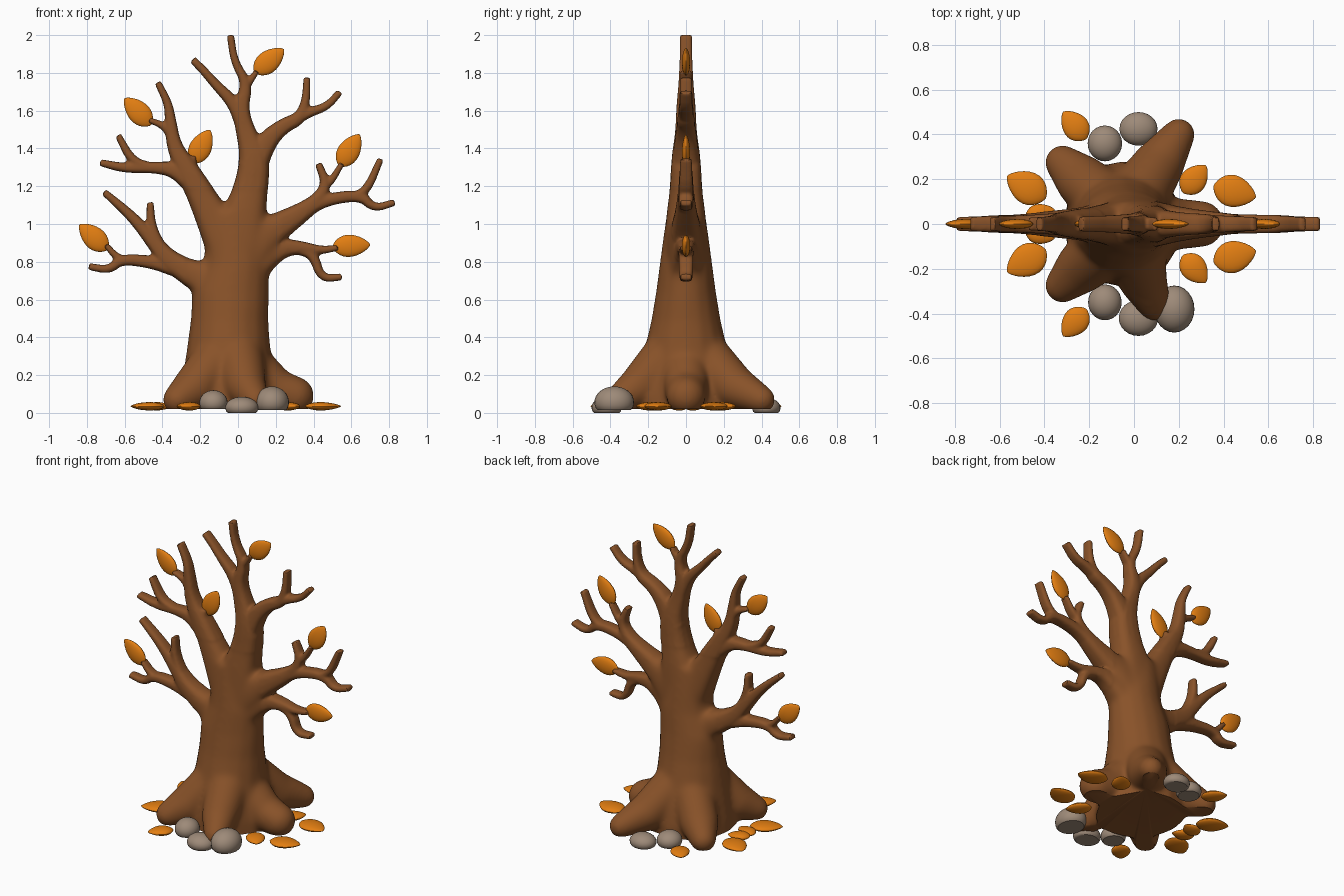
import bpy, bmesh, math
from mathutils import Vector, Matrix

cube = bpy.data.objects.get("Cube")
if cube:
    bpy.data.objects.remove(cube, do_unlink=True)


def material(name, colour):
    mat = bpy.data.materials.new(name)
    mat.use_nodes = True
    mat.diffuse_color = (*colour, 1)
    mat.node_tree.nodes["Principled BSDF"].inputs["Base Color"].default_value = (*colour, 1)
    return mat


bark = material("bark brown", (.25, .085, .022))
orange = material("leaf orange", (.77, .21, .006))
stone = material("stone grey", (.34, .255, .19))


def finish(bm, name, mat):
    bmesh.ops.recalc_face_normals(bm, faces=bm.faces)
    for face in bm.faces:
        face.smooth = True
    mesh = bpy.data.meshes.new(name)
    bm.to_mesh(mesh)
    bm.free()
    mesh.set_sharp_from_angle(angle=math.radians(40))
    mesh.materials.append(mat)
    obj = bpy.data.objects.new(name, mesh)
    bpy.context.collection.objects.link(obj)
    return obj


def rounded(points):
    """Cut the corners of a path, keeping its ends."""
    for _ in range(2):
        path = [points[0]]
        for a, b in zip(points, points[1:]):
            path += [a.lerp(b, .25), a.lerp(b, .75)]
        points = path + [points[-1]]
    return points


def skin(bm, rings):
    """Join rings of points into a closed tube."""
    loops = [[bm.verts.new(p) for p in ring] for ring in rings]
    n = len(loops[0])
    for a, b in zip(loops, loops[1:]):
        for i in range(n):
            j = (i + 1) % n
            bm.faces.new((a[i], a[j], b[j], b[i]))
    bm.faces.new(loops[0][::-1])
    bm.faces.new(loops[-1])


def squircle(power, n=16):
    for i in range(n):
        a = math.tau * i / n
        c, s = math.cos(a), math.sin(a)
        yield (math.copysign(abs(c) ** power, c), math.copysign(abs(s) ** power, s))


tree = bmesh.new()


def limb(*points):
    """Branch in the xz plane: points are x, z, half width."""
    path = rounded([Vector(p) for p in points])
    rings = []
    for i, p in enumerate(path):
        d = path[min(i + 1, len(path) - 1)] - path[max(i - 1, 0)]
        side = Vector((d.y, 0, -d.x)).normalized()
        depth = .02 + .72 * p.z
        rings.append([Vector((p.x, 0, p.y)) + side * c * p.z + Vector((0, s * depth, 0))
                      for c, s in squircle(.7)])
    skin(tree, rings)


def root(*points):
    """Root as a chain of balls: points are x, y, z, radius."""
    path = [Vector(p) for p in points]
    for a, b in zip(path, path[1:]):
        for i in range(9):
            p = a.lerp(b, i / 8)
            bmesh.ops.create_icosphere(tree, subdivisions=3, radius=p.w,
                                       matrix=Matrix.Translation(p.xyz))


# Trunk: height, centre x, half width, half depth
trunk = [(-.05, -.05, .27, .28), (.1, -.05, .26, .28), (.2, -.05, .245, .26),
         (.33, -.05, .225, .225), (.5, -.045, .207, .185), (.65, -.04, .205, .16),
         (.8, -.01, .175, .14), (.95, -.02, .15, .12), (1.08, -.03, .12, .1)]
skin(tree, [[(x + c * w, s * d, z) for c, s in squircle(1)] for z, x, w, d in trunk])

# Spreading roots
for side in (-1, 1):
    root((-.12, side * .1, .28, .13), (-.23, side * .19, .14, .12), (-.32, side * .275, .08, .08))
root((0, .1, .3, .14), (.1, .25, .15, .12), (.2, .4, .08, .075))
root((0, -.1, .3, .14), (.04, -.25, .15, .11), (.09, -.36, .08, .075))
root((.05, 0, .27, .13), (.2, 0, .13, .115), (.3, 0, .1, .105))

# Central stem and its twigs
limb((.0, .8, .14), (.03, 1.05, .12), (.07, 1.2, .09), (.09, 1.36, .08), (.04, 1.5, .05),
     (.01, 1.62, .045), (.05, 1.75, .028), (-.02, 1.87, .02), (-.04, 2.01, .019))
limb((.03, 1.52, .04), (-.02, 1.65, .035), (-.12, 1.75, .025), (-.18, 1.82, .022), (-.24, 1.88, .02))
limb((.04, 1.73, .02), (.1, 1.82, .014))
limb((.07, 1.3, .08), (.15, 1.45, .055), (.24, 1.53, .04), (.33, 1.57, .035), (.36, 1.66, .022), (.365, 1.785, .018))
limb((.28, 1.55, .035), (.37, 1.6, .027), (.47, 1.63, .021), (.54, 1.71, .018))

# Upper branch towards -x
limb((-.05, .88, .12), (-.13, 1.04, .095), (-.2, 1.17, .075), (-.27, 1.3, .06), (-.34, 1.42, .04),
     (-.36, 1.58, .028), (-.37, 1.65, .022), (-.425, 1.76, .018))
limb((-.25, 1.24, .06), (-.34, 1.3, .042), (-.45, 1.31, .029), (-.6, 1.305, .026), (-.73, 1.335, .018))
limb((-.46, 1.31, .025), (-.56, 1.34, .025), (-.635, 1.48, .017))
limb((-.35, 1.47, .025), (-.39, 1.53, .02), (-.47, 1.56, .014))
limb((-.24, 1.25, .035), (-.24, 1.31, .025), (-.24, 1.37, .018))

# Lower branch towards -x
limb((-.06, .62, .13), (-.16, .71, .1), (-.27, .76, .068), (-.37, .82, .055), (-.45, .92, .04),
     (-.56, 1.05, .028), (-.71, 1.18, .018))
limb((-.41, .87, .04), (-.46, .99, .026), (-.465, 1.125, .018))
limb((-.33, .78, .05), (-.46, .81, .034), (-.62, .825, .028), (-.68, .765, .022), (-.79, .785, .018))
limb((-.58, .82, .02), (-.64, .83, .02), (-.7, .9, .014))

# Upper branch towards +x
limb((.0, .8, .13), (.11, .93, .11), (.22, 1.0, .075), (.32, 1.06, .055), (.42, 1.13, .04),
     (.47, 1.22, .026), (.425, 1.33, .018))
limb((.36, 1.09, .045), (.47, 1.14, .032), (.65, 1.165, .03), (.72, 1.09, .021), (.83, 1.125, .018))
limb((.59, 1.15, .024), (.68, 1.18, .024), (.755, 1.355, .017))
limb((.44, 1.2, .02), (.49, 1.23, .02), (.55, 1.33, .014))

# Lower branch towards +x
limb((.03, .76, .12), (.14, .84, .085), (.24, .885, .05), (.34, .885, .034), (.44, .87, .022), (.53, .885, .015))
limb((.31, .88, .03), (.4, .85, .027), (.44, .72, .022), (.55, .73, .018))

# Fuse the parts into one skin
rough = finish(tree, "rough_tree", bark)
remesh = rough.modifiers.new("fuse", "REMESH")
remesh.mode = "VOXEL"
remesh.voxel_size = .009
fused = bmesh.new()
fused.from_object(rough, bpy.context.evaluated_depsgraph_get())
bpy.data.objects.remove(rough, do_unlink=True)


def relax(verts, times):
    for _ in range(times):
        bmesh.ops.smooth_vert(fused, verts=verts, factor=.5, use_axis_x=True,
                              use_axis_y=True, use_axis_z=True)


# Blend the trunk, lightly soften the twigs and cut the base flat
relax([v for v in fused.verts if v.co.z < 1.2 and -.28 < v.co.x < .22 or v.co.z < .4], 30)
relax(fused.verts[:], 2)
cut = bmesh.ops.bisect_plane(fused, geom=fused.verts[:] + fused.edges[:] + fused.faces[:],
                             plane_co=(0, 0, .03), plane_no=(0, 0, 1), clear_inner=True)
rim = [e for e in cut["geom_cut"] if isinstance(e, bmesh.types.BMEdge)]
bmesh.ops.holes_fill(fused, edges=rim, sides=0)
finish(fused, "tree", bark)


def leaf(name, centre, angle, length, width, upright):
    """Plump pointed leaf, lying flat or upright in the xz plane."""
    bm = bmesh.new()
    bmesh.ops.create_uvsphere(bm, u_segments=20, v_segments=14, radius=1)
    for v in bm.verts:
        t = v.co.z
        taper = max(0, 1 - t * t) ** .2 * (1 - .2 * t)
        v.co = (t * length, v.co.x * taper * width, v.co.y * taper * .022)
    turn = Matrix.Rotation(math.radians(angle), 4, "Z")
    if upright:
        turn = Matrix.Rotation(math.pi / 2, 4, "X") @ turn
    bm.transform(Matrix.Translation(centre) @ turn)
    finish(bm, name, orange)


# Leaves on the twigs: x, z, angle
for x, z, angle in [(.165, 1.873, 39), (-.53, 1.605, 135), (-.195, 1.42, 62),
                    (-.765, .94, 138), (.59, 1.4, 58), (.6, .895, 3)]:
    leaf("branch_leaf", (x, 0, z), angle, .1, .058, True)

# Fallen leaves, mirrored front to back: x, y, angle, half length
for x, y, angle, size in [(-.265, .44, 130, .08), (-.48, .165, 150, .1), (-.42, .04, 20, .07),
                          (.27, .2, 50, .08), (.45, .145, -15, .098)]:
    for side in (-1, 1):
        leaf("fallen_leaf", (x, side * y, .045), side * angle, size, size * .72, False)

# Stones: domes with flat undersides
for x, y, base, rx, ry, top in [(-.13, -.35, .03, .075, .08, .13), (.02, -.42, .01, .088, .08, .095),
                                (.18, -.38, .025, .09, .105, .15), (-.13, .36, .03, .077, .08, .12),
                                (.02, .425, .01, .085, .075, .09)]:
    bm = bmesh.new()
    bmesh.ops.create_uvsphere(bm, u_segments=24, v_segments=16, radius=1)
    for v in bm.verts:
        h = (max(v.co.z, -.5) + .5) / 1.5
        v.co = (x + v.co.x * rx, y + v.co.y * ry, base + h * (top - base))
    finish(bm, "stone", stone)

# Rest everything on the ground
low = min(v.co.z for o in bpy.data.objects if o.name.startswith("stone") for v in o.data.vertices)
for o in bpy.data.objects:
    if o.name.startswith(("tree", "stone", "branch_leaf", "fallen_leaf")):
        o.location.z = -low
